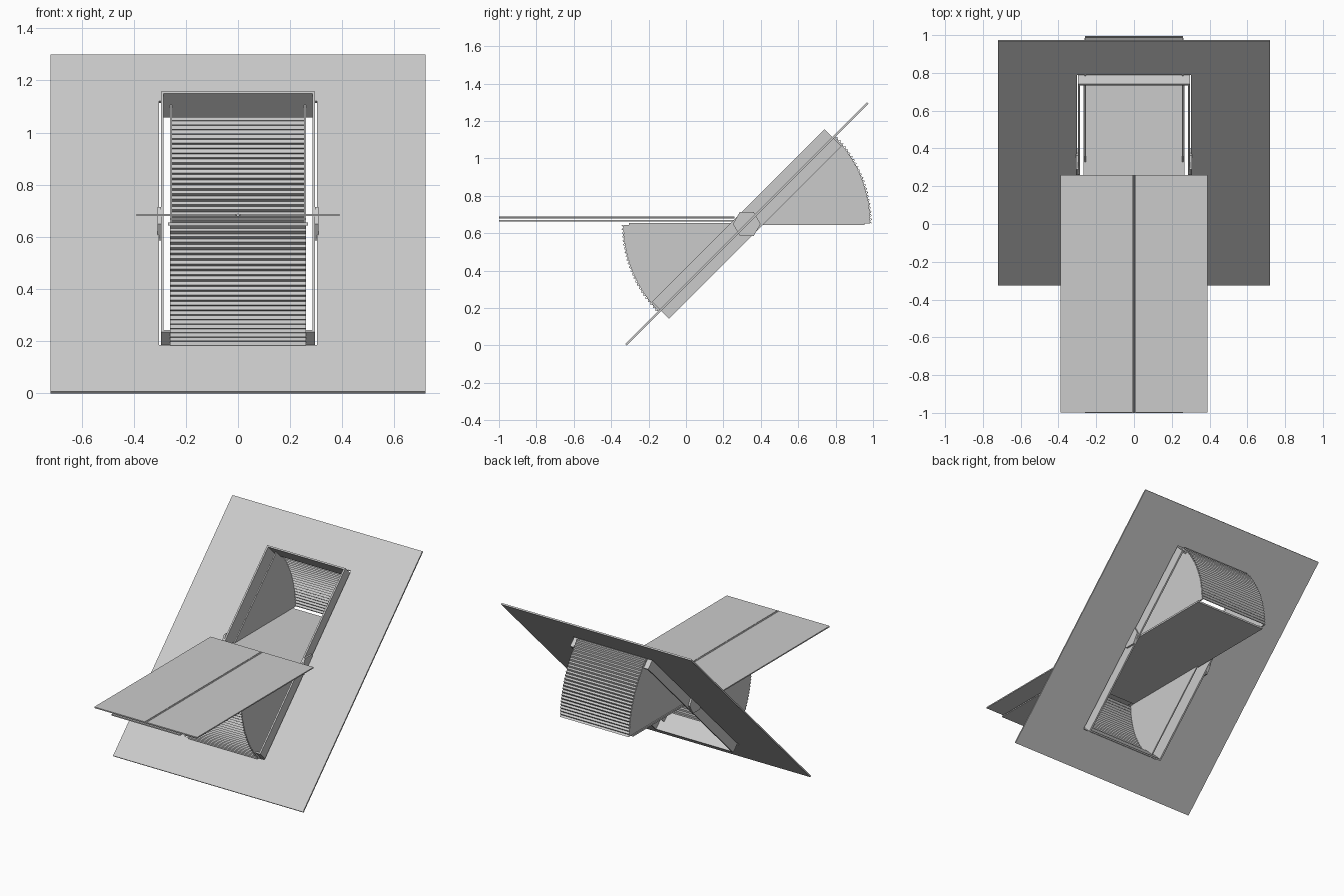
import bpy, bmesh
from math import radians, cos, sin, pi
from mathutils import Matrix, Vector

if "Cube" in bpy.data.objects:
    bpy.data.objects.remove(bpy.data.objects["Cube"])

PIVOT = Vector((0, 0.325, 0.65))
TILT = Matrix.Translation(PIVOT) @ Matrix.Rotation(radians(45), 4, 'X')


def finish(name, bm, matrix=None):
    bmesh.ops.recalc_face_normals(bm, faces=bm.faces[:])
    me = bpy.data.meshes.new(name)
    bm.to_mesh(me)
    bm.free()
    ob = bpy.data.objects.new(name, me)
    bpy.context.collection.objects.link(ob)
    if matrix:
        ob.matrix_world = matrix
    return ob


def box(name, x, y, z):
    bm = bmesh.new()
    bmesh.ops.create_cube(bm, size=1)
    for v in bm.verts:
        v.co = Vector((a + (b - a) * (c + 0.5) for (a, b), c in zip((x, y, z), v.co)))
    return finish(name, bm)


def ring(name, outer, inner, depth):
    """Rectangular plate with a rectangular opening, on the 45 degree slope."""
    bm = bmesh.new()
    loops = []
    for hx, hy in (outer, inner):
        for z in (-depth, depth):
            loops.append([bm.verts.new((sx * hx, sy * hy, z))
                          for sx, sy in ((-1, -1), (1, -1), (1, 1), (-1, 1))])
    ob, ot, ib, it = loops
    for a, b in ((ob, ot), (ot, it), (it, ib), (ib, ob)):
        for i in range(4):
            j = (i + 1) % 4
            bm.faces.new((a[i], a[j], b[j], b[i]))
    return finish(name, bm, TILT)


def extrude_x(name, profile, x0, x1):
    """Extrude a (y, z) profile, given relative to the pivot, along x."""
    bm = bmesh.new()
    f = bm.faces.new([bm.verts.new((x0, y, z)) for y, z in profile])
    r = bmesh.ops.extrude_face_region(bm, geom=[f])
    bmesh.ops.translate(bm, vec=(x1 - x0, 0, 0),
                        verts=[g for g in r['geom'] if isinstance(g, bmesh.types.BMVert)])
    return finish(name, bm, Matrix.Translation(PIVOT))


def polar(r, a):
    return (r * cos(a), r * sin(a))


# Sloped roof panel with opening, and the box frame inside it
ring("roof_panel", (0.72, 0.914), (0.303, 0.662), 0.005)
ring("window_frame", (0.296, 0.652), (0.285, 0.642), 0.065)

# Pleated bellows and sector side walls, above and below the sash
TEETH, R0, R1 = 25, 0.659, 0.670
for label, start, rise in (("upper", 0, 0.006), ("lower", pi, -0.014)):
    angles = [start + radians(45) * i / (2 * TEETH) for i in range(2 * TEETH + 1)]
    outer = [polar(R1 if i % 2 == 0 else R0, a) for i, a in enumerate(angles)]
    inner = [polar((R1 if i % 2 == 0 else R0) - 0.004, a) for i, a in enumerate(angles)]
    pleats = extrude_x(label + "_bellows", outer + inner[::-1], -0.26, 0.26)
    pleats.location.z += rise / 2
    arc = [polar(R0, a) for a in angles[::2]]
    for side, x in (("left", -0.261), ("right", 0.253)):
        wall = extrude_x(f"{label}_{side}_wall", [(0, 0)] + arc, x, x + 0.008)
        wall.location.z += rise / 2

# Pivoting sash, opened to horizontal
box("sash_panel", (-0.268, 0.268), (-0.305, 0.955), (0.643, 0.655))

# Hexagonal pivot hinges
hexagon = [polar(0.074, i * pi / 3) for i in range(6)]
for side, x in (("left", -0.308), ("right", 0.295)):
    extrude_x(side + "_hinge", hexagon, x, x + 0.013)

# Horizontal double leaf, centre rod and backing sheet
for side, x in (("left", (-0.39, -0.007)), ("right", (0.007, 0.39))):
    box(side + "_leaf", x, (-0.999, 0.26), (0.680, 0.688))
bm = bmesh.new()
bmesh.ops.create_cone(bm, cap_ends=True, segments=8, radius1=0.006, radius2=0.006, depth=1.259)
finish("centre_rod", bm, Matrix.Translation((0, -0.3695, 0.684)) @ Matrix.Rotation(pi / 2, 4, 'X'))
box("backing_sheet", (-0.26, 0.26), (-1.0, 0.26), (0.664, 0.672))
